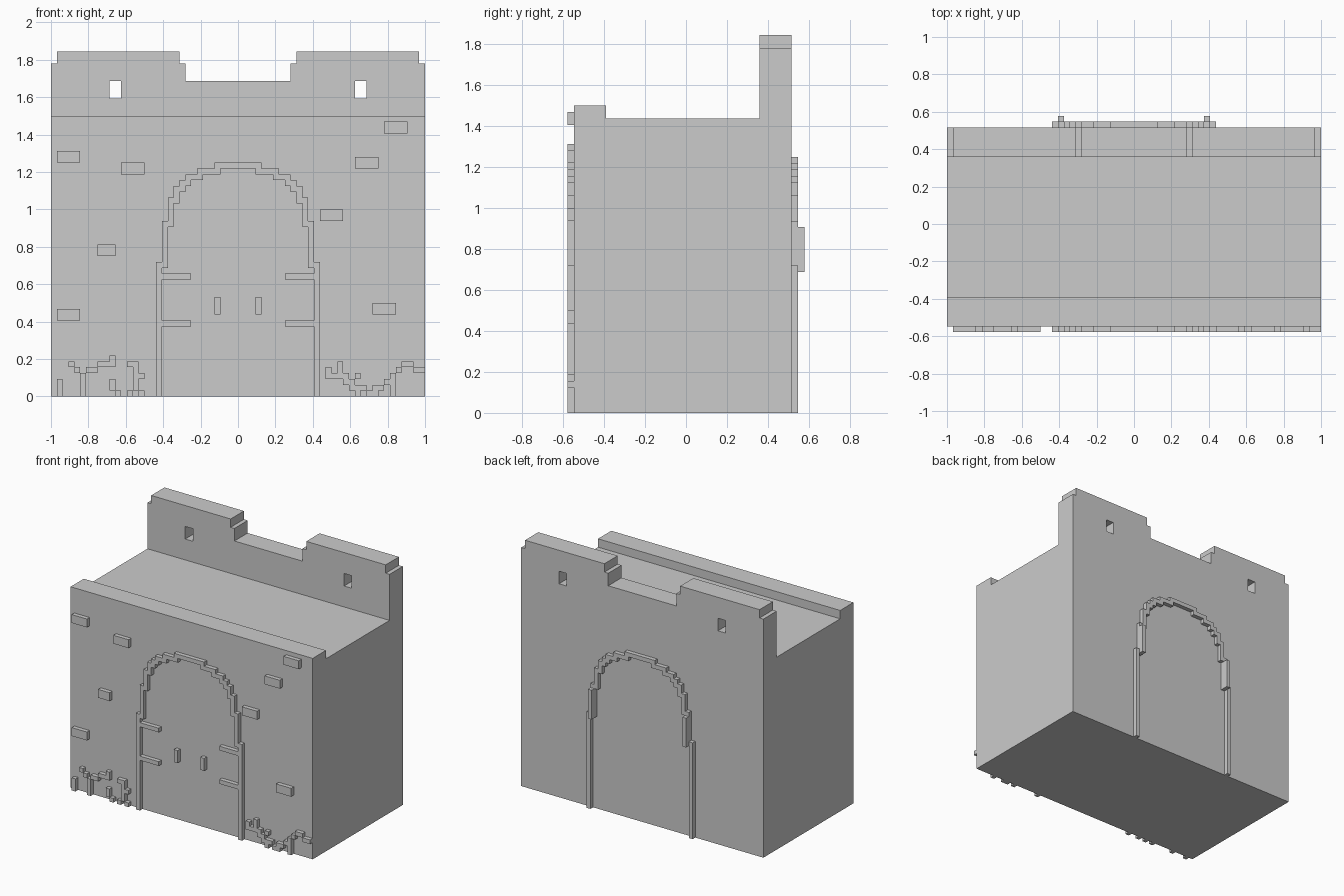
import bpy, bmesh

if "Cube" in bpy.data.objects:
    bpy.data.objects.remove(bpy.data.objects["Cube"])

U = 1 / 32                     # block grid unit; all sizes below are in blocks
BODY_F, BODY_B = -17.5, 16.5   # front and back wall planes


def finish(name, bm):
    bmesh.ops.recalc_face_normals(bm, faces=bm.faces)
    me = bpy.data.meshes.new(name)
    bm.to_mesh(me)
    bm.free()
    ob = bpy.data.objects.new(name, me)
    bpy.context.collection.objects.link(ob)
    return ob


def prism(name, pts, vec):
    """Extrude a closed outline (3D points in blocks) along vec."""
    bm = bmesh.new()
    face = bm.faces.new([bm.verts.new([c * U for c in p]) for p in pts])
    new = bmesh.ops.extrude_face_region(bm, geom=[face])["geom"]
    bmesh.ops.translate(bm, vec=[c * U for c in vec],
                        verts=[v for v in new if isinstance(v, bmesh.types.BMVert)])
    return finish(name, bm)


def blocks(name, rects, y0, y1):
    """Boxes given as front rectangles (x0, x1, z0, z1)."""
    bm = bmesh.new()
    for x0, x1, z0, z1 in rects:
        for v in bmesh.ops.create_cube(bm, size=1)["verts"]:
            v.co = ((x0 if v.co.x < 0 else x1) * U,
                    (y0 if v.co.y < 0 else y1) * U,
                    (z0 if v.co.z < 0 else z1) * U)
    return finish(name, bm)


def mirrored(rects):
    return rects + [(-b, -a, c, d) for a, b, c, d in rects]


# Gatehouse body: side profile with low front parapet and tall back wall
side = [(BODY_F, 0), (BODY_B, 0), (BODY_B, 59), (11.5, 59), (11.5, 46),
        (-12.5, 46), (-12.5, 48), (BODY_F, 48)]
body = prism("gatehouse_body", [(-32, y, z) for y, z in side], (64, 0, 0))

# Battlement gap, corner steps and window slits cut from the back wall
gap = [(-9, 54), (9, 54), (9, 57), (10, 57), (10, 62), (-10, 62), (-10, 57), (-9, 57)]
cutters = [
    prism("gap_cutter", [(x, 10, z) for x, z in gap], (0, 8, 0)),
    blocks("slit_and_corner_cutter", mirrored([(20, 22, 51, 54), (31, 34, 57, 62)]), 10, 18),
]
bpy.context.view_layer.objects.active = body
for c in cutters:
    mod = body.modifiers.new("cut", "BOOLEAN")
    mod.object, mod.operation, mod.solver = c, "DIFFERENCE", "EXACT"
    bpy.ops.object.modifier_apply(modifier=mod.name)
    bpy.data.objects.remove(c)


def stairs(steps):
    """Symmetric stepped arch outline from (half width, top) steps."""
    left, z = [], 0
    for w, top in steps:
        left += [(-w, z), (-w, top)]
        z = top
    return left + [(-x, h) for x, h in reversed(left)]


# Stepped arch trim, front and back
outer = stairs([(14, 23), (13, 30), (12, 34), (11, 36), (10, 37), (9, 38), (7, 39), (4, 40)])
inner = stairs([(13, 22), (12, 29), (11, 33), (10, 35), (9, 36), (8, 37), (6, 38), (3, 39)])
for name, y in (("front_arch", BODY_F - 1), ("back_arch", BODY_B)):
    prism(name, [(x, y, z) for x, z in outer + inner[::-1]], (0, 1, 0))

# Raised blocks on the back arch
blocks("back_arch_blocks", mirrored([(12, 13, 22, 29)]), BODY_B + 1, BODY_B + 2)

# Door hinges and handles
blocks("door_hinges", mirrored([(8, 13, 20, 21), (8, 13, 12, 13)]), BODY_F - 1, BODY_F)
blocks("door_handles", mirrored([(3, 4, 14, 17)]), BODY_F - 1, BODY_F)

# Raised wall bricks
blocks("wall_bricks", [
    (-31, -27, 40, 42), (-20, -16, 38, 40), (-24, -21, 24, 26), (-31, -27, 13, 15),
    (25, 29, 45, 47), (20, 24, 39, 41), (14, 18, 30, 32), (23, 27, 14, 16),
], BODY_F - 1, BODY_F)

# Creeping plants at the wall base
blocks("left_plants", [
    (-31, -30, 0, 3), (-29, -28, 5, 6), (-28, -27, 4, 5), (-27, -26, 0, 4),
    (-26, -24, 4, 5), (-24, -22, 5, 6), (-22, -21, 5, 7), (-22, -21, 1, 3),
    (-21, -20, 0, 1), (-19, -17, 5, 6), (-18, -17, 1, 5), (-17, -16, 3, 4),
    (-19, -18, 0, 1), (-17, -16, 0, 1),
], BODY_F - 1, BODY_F)
blocks("right_plants", [
    (15, 16, 4, 5), (15, 18, 3, 4), (17, 18, 4, 6), (18, 19, 2, 4),
    (19, 20, 1, 3), (20, 21, 0, 2), (21, 22, 1, 2), (22, 24, 0, 1),
    (24, 25, 1, 2), (25, 26, 2, 3), (26, 27, 0, 4), (27, 28, 4, 5),
    (28, 30, 5, 6), (30, 32, 4, 5), (20, 21, 3, 4), (23, 24, 1, 2),
], BODY_F - 1, BODY_F)
